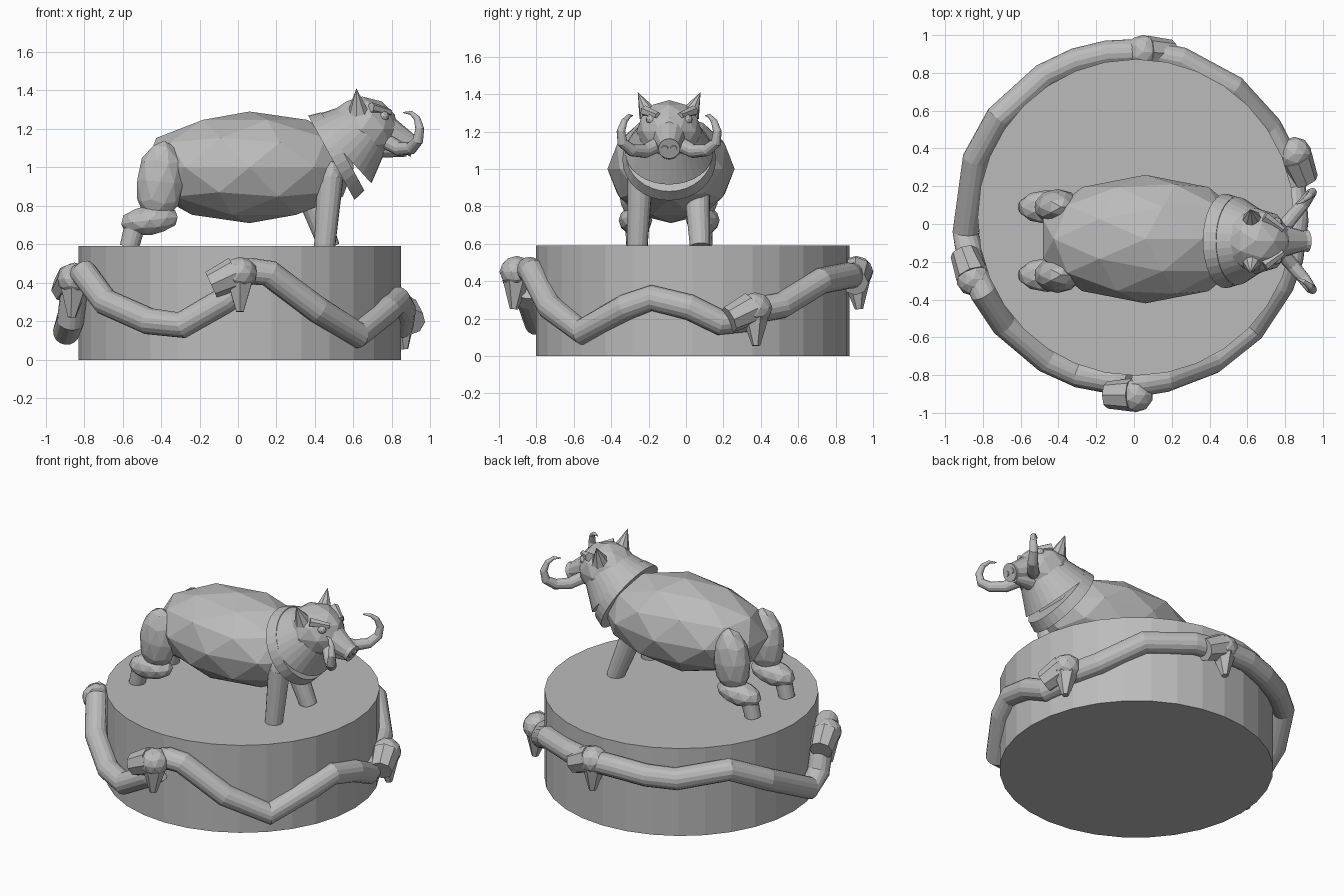
import bpy, bmesh, math
from mathutils import Vector, Matrix

if "Cube" in bpy.data.objects:
    bpy.data.objects.remove(bpy.data.objects["Cube"])

stone = bpy.data.materials.new("grey stone")
stone.diffuse_color = (0.5, 0.5, 0.5, 1)
stone.use_nodes = True
stone.node_tree.nodes["Principled BSDF"].inputs["Base Color"].default_value = stone.diffuse_color
MID = -0.09          # mirror plane of the animal


def finish(bm, name):
    bmesh.ops.recalc_face_normals(bm, faces=bm.faces)
    me = bpy.data.meshes.new(name)
    bm.to_mesh(me)
    bm.free()
    me.materials.append(stone)
    ob = bpy.data.objects.new(name, me)
    bpy.context.collection.objects.link(ob)
    return ob


def ball(name, loc, size, tilt=0.0, sub=2):
    bm = bmesh.new()
    m = Matrix.Translation(loc) @ Matrix.Rotation(tilt, 4, 'Y') @ Matrix.Diagonal((*size, 1))
    bmesh.ops.create_icosphere(bm, subdivisions=sub, radius=1, matrix=m)
    return finish(bm, name)


def cone(name, a, b, r1, r2, sides=16, squash=1.0):
    a, b = Vector(a), Vector(b)
    d = b - a
    m = Matrix.Translation((a + b) / 2) @ d.to_track_quat('Z', 'Y').to_matrix().to_4x4()
    bm = bmesh.new()
    bmesh.ops.create_cone(bm, cap_ends=True, segments=sides, radius1=r1, radius2=r2,
                          depth=d.length, matrix=m @ Matrix.Diagonal((squash, 1, 1, 1)))
    return finish(bm, name)


def tube(name, pts, radii, sides=16):
    pts = [Vector(p) for p in pts]
    bm = bmesh.new()
    rings, side, last = [], None, None
    for i, p in enumerate(pts):
        t = (pts[min(i + 1, len(pts) - 1)] - pts[max(i - 1, 0)]).normalized()
        side = t.orthogonal().normalized() if side is None else last.rotation_difference(t) @ side
        last = t
        up = t.cross(side)
        rings.append([bm.verts.new(p + radii[i] * (math.cos(k * math.tau / sides) * side
                      + math.sin(k * math.tau / sides) * up)) for k in range(sides)])
    for r, s in zip(rings, rings[1:]):
        for k in range(sides):
            n = (k + 1) % sides
            bm.faces.new((r[k], r[n], s[n], s[k]))
    bm.faces.new(rings[0])
    bm.faces.new(rings[-1])
    return finish(bm, name)


# round pedestal
cone("pedestal", (0.01, 0.035, 0), (0.01, 0.035, 0.59), 0.838, 0.838, 32)

# body, head and neck ruff
ball("body", (0.06, -0.08, 1.0), (0.57, 0.34, 0.29))
ball("head", (0.645, MID, 1.2), (0.19, 0.175, 0.168))
cone("neck_collar", (0.485, MID, 1.05), (0.545, MID, 1.083), 0.25, 0.232, 32)
cone("neck_ruff", (0.535, MID, 1.09), (0.65, MID, 1.195), 0.235, 0.165, 32)

# snout, lower jaw and nostrils
cone("snout", (0.69, MID, 1.215), (0.91, MID, 1.112), 0.115, 0.05, 12)
cone("lower_jaw", (0.68, MID, 1.12), (0.88, MID, 1.085), 0.075, 0.03, 12)
cone("nose_disc", (0.885, MID, 1.122), (0.918, MID, 1.108), 0.052, 0.058, 16)

for s, side in ((-1, "right"), (1, "left")):
    def at(x, off, z):
        return (x, MID + s * off, z)

    cone(side + "_nostril", at(0.912, 0.024, 1.112), at(0.924, 0.024, 1.107), 0.02, 0.017, 12)
    # tusk sweeping out, up and back
    path = [(0.78, 0.06, 1.13), (0.84, 0.13, 1.095), (0.90, 0.20, 1.10), (0.935, 0.25, 1.14),
            (0.945, 0.258, 1.2), (0.93, 0.24, 1.255), (0.90, 0.215, 1.283), (0.86, 0.195, 1.285)]
    tube(side + "_tusk", [at(*p) for p in path],
         [0.04, 0.037, 0.033, 0.028, 0.023, 0.017, 0.011, 0.003], 12)
    # ear, eye and brow
    cone(side + "_ear", at(0.625, 0.11, 1.29), at(0.615, 0.168, 1.41), 0.055, 0.0, 8)
    ball(side + "_eye", at(0.755, 0.095, 1.265), (0.03, 0.03, 0.028))
    cone(side + "_brow", at(0.69, 0.13, 1.31), at(0.79, 0.06, 1.285), 0.03, 0.018, 6)
    # hind leg: haunch, hock and foot
    ball(side + "_haunch", at(-0.405, 0.18, 0.925), (0.125, 0.095, 0.215), 0.1)
    ball(side + "_hock", at(-0.46, 0.18, 0.725), (0.155, 0.09, 0.078), -0.12)
    cone(side + "_hind_foot", at(-0.565, 0.18, 0.585), at(-0.53, 0.18, 0.72), 0.05, 0.055)

# front legs in a walking stance
cone("right_front_leg", (0.45, -0.26, 0.585), (0.48, -0.245, 0.95), 0.055, 0.068)
ball("right_shoulder", (0.48, -0.245, 0.95), (0.068, 0.068, 0.09))
cone("left_front_leg", (0.475, 0.075, 0.585), (0.37, 0.06, 0.86), 0.055, 0.068)

# serpents round the pedestal: (angle in degrees, height)
serpents = [
    [(200, .42), (206, .45), (219, .30), (238, .2), (250, .18), (265, .31), (269, .36)],
    [(270, .44), (274, .46), (280, .45), (298, .26), (316, .13), (335, .26), (345, .31),
     (359, .26), (370, .18), (381, .2)],
    [(22, .24), (34, .27), (53, .40), (74, .43), (87, .43)],
    [(89, .44), (100, .44), (111, .42), (123, .41), (144, .455), (160, .34), (185, .145),
     (193, .2), (198, .38)],
]
for i, path in enumerate(serpents):
    pts = []
    for a, z in path:
        t = math.radians(a)
        r = 0.875 - 0.03 * math.cos(t)
        pts.append((0.01 + r * math.cos(t), 0.035 + r * math.sin(t), z))
    tube("serpent_body_%d" % (i + 1), pts, [0.07] * len(pts))

# serpent heads: skull, upper jaw biting the tail, lower jaw hanging down
heads = [(-0.85, -0.29, 0.42), (0.01, -0.905, 0.45), (0.85, 0.37, 0.255), (0.05, 0.91, 0.45)]
for i, h in enumerate(heads):
    c = Vector(h)
    out = Vector((c.x - 0.01, c.y - 0.035, 0)).normalized()
    back = Vector((out.y, -out.x, 0))      # toward the bitten tail
    n = i + 1
    ball("serpent_skull_%d" % n, c, (0.092, 0.092, 0.085))
    cone("serpent_upper_jaw_%d" % n, c + back * 0.02, c + back * 0.15 + Vector((0, 0, -0.06)),
         0.088, 0.072, 8)
    cone("serpent_lower_jaw_%d" % n, c + Vector((0, 0, -0.01)),
         c + out * 0.015 + Vector((0, 0, -0.2)), 0.085, 0.022, 6)
